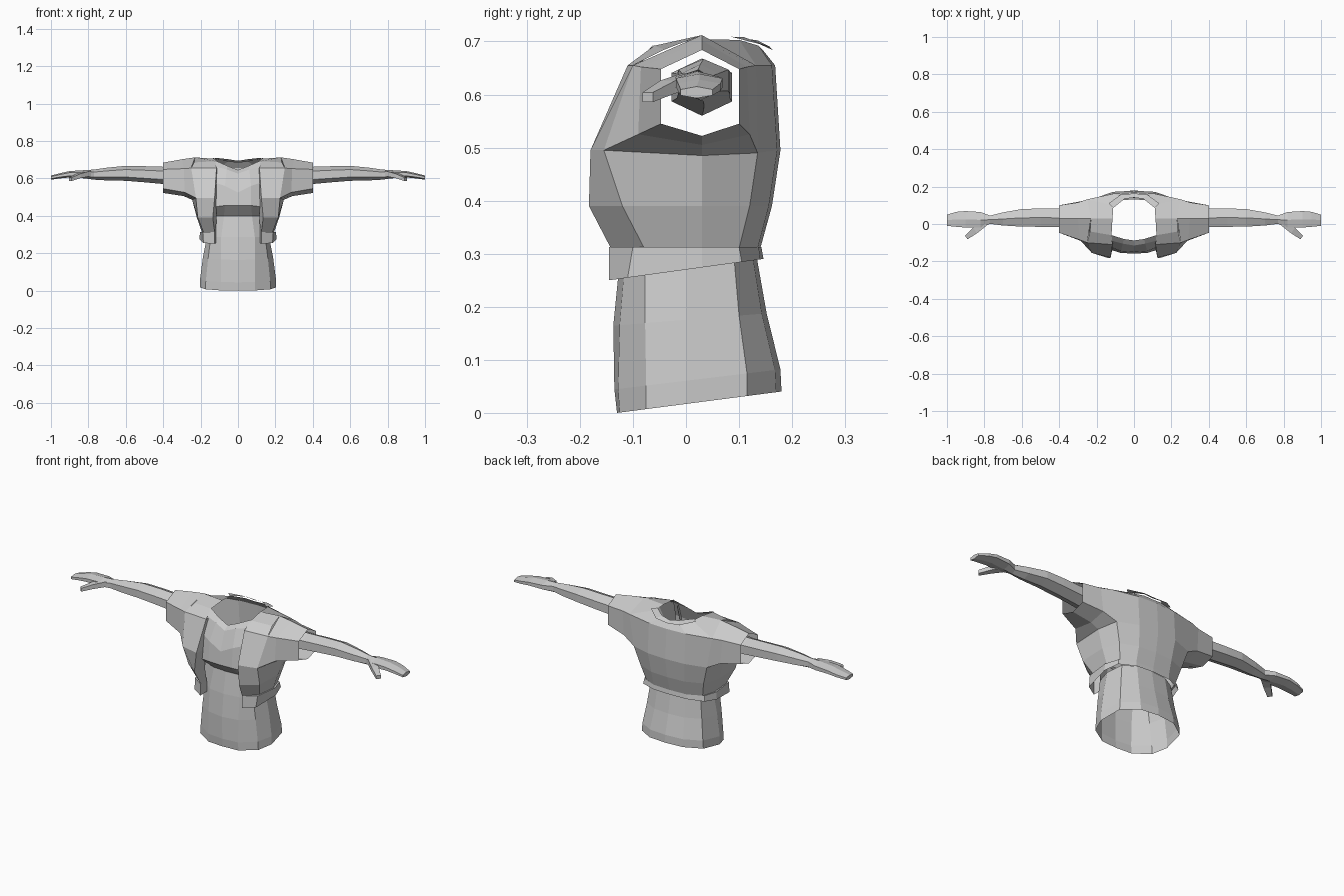
import bpy, bmesh
from mathutils import Vector

cube = bpy.data.objects.get("Cube")
if cube:
    bpy.data.objects.remove(cube, do_unlink=True)

grey = bpy.data.materials.new("light_grey")
grey.use_nodes = True
GREY = (0.6, 0.6, 0.6, 1)
grey.diffuse_color = GREY
grey.node_tree.nodes["Principled BSDF"].inputs["Base Color"].default_value = GREY


def loft(bm, rows, closed=False):
    """Skin quads between rows of points with equal counts."""
    vs = [[bm.verts.new(p) for p in row] for row in rows]
    n = len(rows[0])
    for a, b in zip(vs, vs[1:]):
        for i in range(n if closed else n - 1):
            j = (i + 1) % n
            bm.faces.new((a[i], a[j], b[j], b[i]))
    return vs


def finish(name, bm):
    """Weld, orient and mirror a left half into a whole object."""
    bmesh.ops.remove_doubles(bm, verts=bm.verts, dist=0.001)
    bmesh.ops.recalc_face_normals(bm, faces=bm.faces)
    mesh = bpy.data.meshes.new(name)
    bm.to_mesh(mesh)
    bm.free()
    mesh.materials.append(grey)
    ob = bpy.data.objects.new(name, mesh)
    bpy.context.collection.objects.link(ob)
    mod = ob.modifiers.new("mirror", 'MIRROR')
    mod.use_clip = True
    mod.merge_threshold = 0.001
    return ob


# Shirt lower tube: open at both ends, hem rising towards the back
bm = bmesh.new()
hem = [(0, -.13), (.09, -.125), (.175, -.075), (.203, .0), (.185, .115), (.1, .17), (0, .18)]
hip = [(0, -.135), (.09, -.128), (.172, -.075), (.203, .0), (.182, .115), (.1, .168), (0, .178)]
mid = [(0, -.137), (.09, -.125), (.16, -.077), (.188, .0), (.165, .1), (.09, .143), (0, .152)]
waist = [(0, -.125), (.09, -.115), (.145, -.077), (.165, .0), (.15, .09), (.085, .125), (0, .132)]
rows = [[(x, y, z + s * (y + .13)) for x, y in ring]
        for ring, z, s in ((hem, 0, .13), (hip, .045, .12), (mid, .165, .08), (waist, .285, .06))]
loft(bm, rows)
# Shirt front: midriff, bust and neckline
loft(bm, [
    rows[-1][:3],
    [(0, -.105, .40), (.075, -.1, .40), (.15, -.07, .40)],
    [(0, -.158, .455), (.07, -.155, .455), (.15, -.13, .445)],
    [(0, -.15, .525), (.07, -.145, .56), (.145, -.115, .585)],
    [(0, -.115, .625), (.06, -.105, .648), (.135, -.085, .665)],
    [(0, -.088, .645), (.055, -.08, .666), (.12, -.06, .695)]])
finish("shirt", bm)

# Jacket body: front edge facing round to the middle of the back
bm = bmesh.new()
band_low = [(.118, -.10), (.125, -.145), (.185, -.11), (.207, .03), (.185, .105), (.1, .14), (0, .146)]
band_top = [(.118, -.10), (.125, -.145), (.188, -.10), (.203, .03), (.18, .1), (.1, .137), (0, .142)]
loft(bm, [
    [(x, y, .25 + .138 * max(0, y + .145)) for x, y in band_low],
    [(x, y, .313) for x, y in band_top],
    [(.118, -.10, .313), (.125, -.143, .313), (.185, -.08, .313), (.192, .03, .31),
     (.17, .1, .31), (.1, .135, .31), (0, .14, .31)],
    [(.115, -.12, .39), (.135, -.183, .39), (.215, -.12, .39), (.22, .03, .39),
     (.19, .12, .39), (.1, .156, .39), (0, .162, .39)],
    [(.115, -.13, .495), (.125, -.18, .495), (.225, -.155, .495), (.245, .03, .485),
     (.22, .135, .49), (.11, .172, .495), (0, .178, .495)]])
# Chest and upper back panels beside the armholes
loft(bm, [
    [(.115, -.13, .495), (.125, -.18, .495), (.225, -.155, .495)],
    [(.108, -.08, .655), (.115, -.11, .655), (.25, -.10, .655)]])
loft(bm, [
    [(.22, .135, .49), (.11, .172, .495), (0, .178, .495)],
    [(.25, .132, .655), (.11, .162, .655), (0, .168, .655)],
    [(.11, .1, .703), (.05, .137, .692), (0, .143, .686)]])
# Shoulder yoke
loft(bm, [
    [(.115, -.11, .655), (.12, -.06, .692), (.115, .03, .704), (.11, .1, .703)],
    [(.25, -.10, .655), (.235, -.04, .685), (.23, .03, .712), (.25, .132, .655)]])
# Sleeve: six-sided, open at the cuff
loft(bm, [
    [(.23, .03, .712), (.25, -.10, .655), (.225, -.155, .495),
     (.245, .03, .485), (.22, .135, .49), (.25, .132, .655)],
    [(.30, .03, .702), (.29, -.085, .652), (.285, -.09, .525),
     (.29, .03, .505), (.29, .12, .525), (.30, .115, .652)],
    [(.4, .03, .684), (.4, -.047, .648), (.4, -.047, .545),
     (.4, .03, .522), (.4, .1, .545), (.4, .1, .648)]], closed=True)
finish("jacket", bm)

# Collar: thin flap lying over the back of the neckline
bm = bmesh.new()
loft(bm, [
    [(.112, .085, .709), (.05, .135, .702), (0, .141, .694)],
    [(.135, .11, .708), (.07, .158, .69), (0, .163, .684)]])
finish("collar", bm)

# Arm and hand: tapering hexagons (x, centre y, half depth, centre z, half height)
bm = bmesh.new()
sections = [(.30, .03, .057, .614, .054), (.4, .033, .05, .616, .046), (.5, .034, .049, .622, .043),
            (.6, .033, .047, .627, .04), (.7, .027, .035, .623, .034), (.77, .023, .022, .62, .027),
            (.82, .022, .042, .622, .022), (.9, .025, .044, .622, .017),
            (.95, .025, .04, .614, .014), (1.0, .02, .03, .604, .011)]
rings = [[(x, y, z + c), (x, y - b, z + c * .5), (x, y - b, z - c * .5),
          (x, y, z - c), (x, y + b, z - c * .5), (x, y + b, z + c * .5)]
         for x, y, b, z, c in sections]
skin = loft(bm, rings, closed=True)
bm.faces.new(skin[-1])
finish("arm_and_hand", bm)

# Thumb: short tapered box pointing forward and out
bm = bmesh.new()
across = Vector((.6, .8, 0))
rings = []
for p, w, h in (((.80, .01, .626), .022, .014), ((.85, -.035, .614), .018, .012), ((.897, -.072, .595), .012, .009)):
    p, s, up = Vector(p), across * w, Vector((0, 0, h))
    rings.append([p - s - up, p + s - up, p + s + up, p - s + up])
skin = loft(bm, rings, closed=True)
bm.faces.new(skin[0])
bm.faces.new(skin[-1])
finish("thumb", bm)
